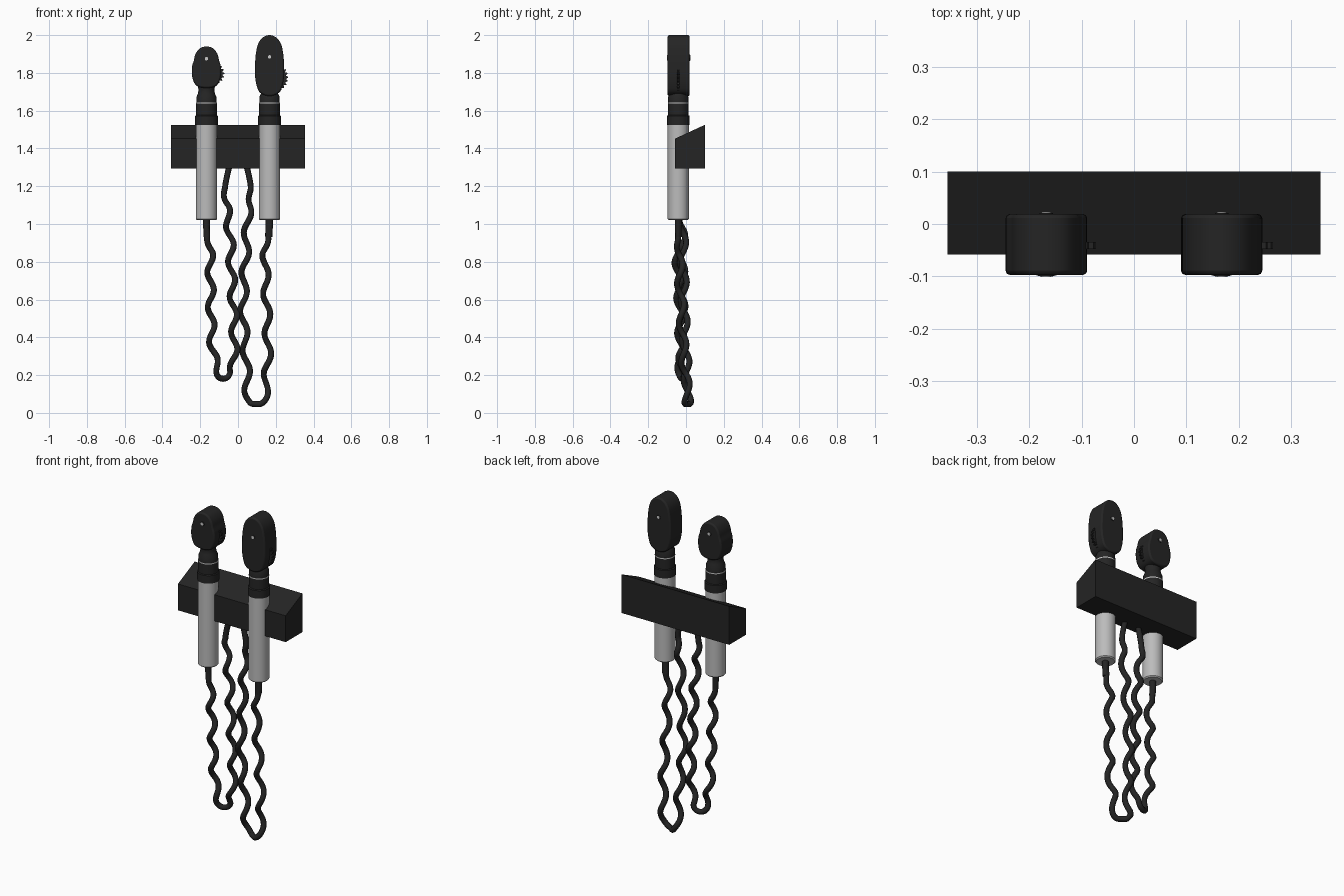
import bpy, bmesh, math
from mathutils import Vector

if "Cube" in bpy.data.objects:
    bpy.data.objects.remove(bpy.data.objects["Cube"])


def material(name, v):
    m = bpy.data.materials.new(name)
    m.diffuse_color = (v, v, v, 1)
    m.use_nodes = True
    m.node_tree.nodes["Principled BSDF"].inputs["Base Color"].default_value = m.diffuse_color
    return m


BLACK = material("black", 0.018)
SILVER = material("silver", 0.5)
WHITE = material("white", 0.85)
HY = -0.041  # y of the handle axes


def finish(name, bm, mat, smooth=True, bevel=0):
    bmesh.ops.recalc_face_normals(bm, faces=bm.faces)
    me = bpy.data.meshes.new(name)
    bm.to_mesh(me)
    bm.free()
    ob = bpy.data.objects.new(name, me)
    bpy.context.collection.objects.link(ob)
    me.materials.append(mat)
    if bevel:
        b = ob.modifiers.new("bevel", 'BEVEL')
        b.width, b.segments = bevel, 2
        b.limit_method, b.angle_limit = 'ANGLE', math.radians(60)
    if smooth:
        bpy.ops.object.select_all(action='DESELECT')
        ob.select_set(True)
        bpy.context.view_layer.objects.active = ob
        bpy.ops.object.shade_smooth_by_angle(angle=math.radians(35))
    return ob


def lathe(name, x, profile, mat, n=32):
    """Revolve (radius, z) pairs about a vertical handle axis."""
    bm = bmesh.new()
    rings = [[bm.verts.new((x + r * math.cos(2 * math.pi * i / n),
                            HY + r * math.sin(2 * math.pi * i / n), z))
              for i in range(n)] for r, z in profile]
    for a, b in zip(rings, rings[1:]):
        for i in range(n):
            j = (i + 1) % n
            bm.faces.new((a[i], a[j], b[j], b[i]))
    bm.faces.new(rings[0])
    bm.faces.new(rings[-1])
    return finish(name, bm, mat)


def extrude_y(name, outline, y0, y1, mat, **kw):
    """Extrude an (x, z) outline from y0 to y1."""
    bm = bmesh.new()
    f = bm.faces.new([bm.verts.new((x, y0, z)) for x, z in outline])
    r = bmesh.ops.extrude_face_region(bm, geom=[f])
    for v in r["geom"]:
        if isinstance(v, bmesh.types.BMVert):
            v.co.y = y1
    return finish(name, bm, mat, **kw)


def spline(pts, steps, closed=False):
    """Catmull-Rom interpolation through points."""
    P = [Vector(p) for p in pts]
    n = len(P)
    get = (lambda i: P[i % n]) if closed else (lambda i: P[max(0, min(n - 1, i))])
    out = []
    for i in range(n if closed else n - 1):
        a, b, c, d = (get(i + k) for k in (-1, 0, 1, 2))
        for s in range(steps):
            t = s / steps
            out.append(0.5 * (2 * b + (c - a) * t + (2 * a - 5 * b + 4 * c - d) * t * t
                              + (3 * b - a - 3 * c + d) * t ** 3))
    if not closed:
        out.append(P[-1])
    return out


def cord(name, pts, period, phase):
    """Coiled cord: a helix wound around a smooth path."""
    path = spline(pts, 30)
    total = sum((b - a).length for a, b in zip(path, path[1:]))
    cu = bpy.data.curves.new(name, 'CURVE')
    cu.dimensions = '3D'
    cu.bevel_depth, cu.bevel_resolution, cu.use_fill_caps = 0.016, 2, True
    sp = cu.splines.new('POLY')
    sp.points.add(len(path) - 1)
    s, Y = 0.0, Vector((0, 1, 0))
    for i, p in enumerate(path):
        if i:
            s += (p - path[i - 1]).length
        t = (path[min(i + 1, len(path) - 1)] - path[max(i - 1, 0)]).normalized()
        nrm = Y.cross(t).normalized()
        fade = max(0, min(1, (s - 0.09) / 0.1, (total - s - 0.12) / 0.1))
        ang = 2 * math.pi * s / period + phase
        co = p + 0.017 * fade * (nrm * math.cos(ang) + t.cross(nrm) * math.sin(ang))
        sp.points[i].co = (*co, 1)
    ob = bpy.data.objects.new(name, cu)
    bpy.context.collection.objects.link(ob)
    cu.materials.append(BLACK)
    bpy.ops.object.select_all(action='DESELECT')
    ob.select_set(True)
    bpy.context.view_layer.objects.active = ob
    bpy.ops.object.convert(target='MESH')
    bpy.ops.object.shade_smooth_by_angle(angle=math.radians(60))


def instrument(side, x, head, neck, dot_z, wheel):
    # battery handle, collar and neck
    lathe(side + "_handle", x, [(0.05, 1.02), (0.056, 1.026), (0.056, 1.53)], SILVER)
    lathe(side + "_collar", x, [(0.06, 1.525), (0.06, 1.572), (0.055, 1.576), (0.055, 1.638)], BLACK)
    lathe(side + "_ring", x, [(0.0555, 1.637), (0.0555, 1.643)], WHITE)
    lathe(side + "_neck", x, neck, BLACK)
    lathe(side + "_strain_relief", x, [(0.015, 0.93), (0.018, 1.0), (0.018, 1.03)], BLACK, 16)
    # oval head, mirrored half outline
    half = [(w, z) for w, z in head]
    loop = half + [(-w, z) for w, z in reversed(half) if w > 0]
    pts = [(x + p.x, p.z) for p in spline([(w, 0, z) for w, z in loop], 4, True)]
    extrude_y(side + "_head", pts, HY - 0.056, HY + 0.06, BLACK, bevel=0.008)
    # viewing aperture on both faces
    for y, d in ((HY - 0.056, -0.002), (HY + 0.06, 0.002)):
        for nm, r, k, m in (("aperture_rim", 0.013, 1, BLACK), ("aperture", 0.009, 2, WHITE)):
            circ = [(x + r * math.cos(a * math.pi / 8), dot_z + r * math.sin(a * math.pi / 8))
                    for a in range(16)]
            extrude_y(side + "_" + nm, circ, y, y + d * k, m)
    # toothed selector wheel
    wx, wz, wr, teeth = wheel
    gear = []
    for i in range(teeth * 4):
        r = wr if i % 4 < 2 else wr - 0.009
        a = 2 * math.pi * i / (teeth * 4)
        gear.append((wx + r * math.cos(a), wz + r * math.sin(a)))
    extrude_y(side + "_wheel", gear, HY - 0.007, HY + 0.007, BLACK, smooth=False)


# wall box with sloping top
bm = bmesh.new()
prof = [(-0.058, 1.295), (0.1, 1.295), (0.1, 1.525), (-0.058, 1.452)]
f = bm.faces.new([bm.verts.new((-0.355, y, z)) for y, z in prof])
for v in bmesh.ops.extrude_face_region(bm, geom=[f])["geom"]:
    if isinstance(v, bmesh.types.BMVert):
        v.co.x = 0.355
finish("wall_box", bm, BLACK, smooth=False)

# two instruments
instrument("left", -0.167,
           [(0, 1.94), (0.035, 1.93), (0.058, 1.9), (0.067, 1.865), (0.076, 1.835),
            (0.077, 1.79), (0.066, 1.75), (0.045, 1.728), (0, 1.72)],
           [(0.054, 1.643), (0.052, 1.675), (0.045, 1.69), (0.042, 1.71), (0.047, 1.74)],
           1.875, (-0.13, 1.795, 0.058, 18))
instrument("right", 0.167,
           [(0, 2.0), (0.035, 1.988), (0.06, 1.955), (0.071, 1.91), (0.076, 1.86),
            (0.077, 1.79), (0.069, 1.735), (0.05, 1.695), (0, 1.677)],
           [(0.054, 1.643), (0.053, 1.675), (0.045, 1.69)],
           1.885, (0.185, 1.775, 0.08, 24))

# coiled cords from the handles down and back up to the box
cord("left_cord",
     [(-0.165, HY, 1.03), (-0.163, -0.042, 0.94), (-0.148, -0.045, 0.83), (-0.144, -0.035, 0.6),
      (-0.138, -0.03, 0.4), (-0.122, -0.03, 0.27), (-0.095, -0.028, 0.205), (-0.05, -0.028, 0.2),
      (-0.025, -0.025, 0.25), (-0.02, -0.02, 0.45), (-0.032, -0.02, 0.7), (-0.043, -0.02, 0.95),
      (-0.066, -0.02, 1.12), (-0.068, -0.02, 1.2), (-0.045, -0.02, 1.31)], 0.185, 2.8)
cord("right_cord",
     [(0.162, HY, 1.03), (0.158, -0.04, 0.92), (0.144, -0.035, 0.8), (0.153, -0.025, 0.55),
      (0.158, -0.01, 0.3), (0.145, 0.005, 0.13), (0.125, 0.01, 0.045), (0.07, 0.01, 0.035),
      (0.052, 0.008, 0.1), (0.043, 0, 0.3), (0.028, -0.01, 0.55), (0.042, -0.015, 0.85),
      (0.055, -0.02, 1.08), (0.068, -0.02, 1.19), (0.045, -0.02, 1.31)], 0.21, 0.5)
